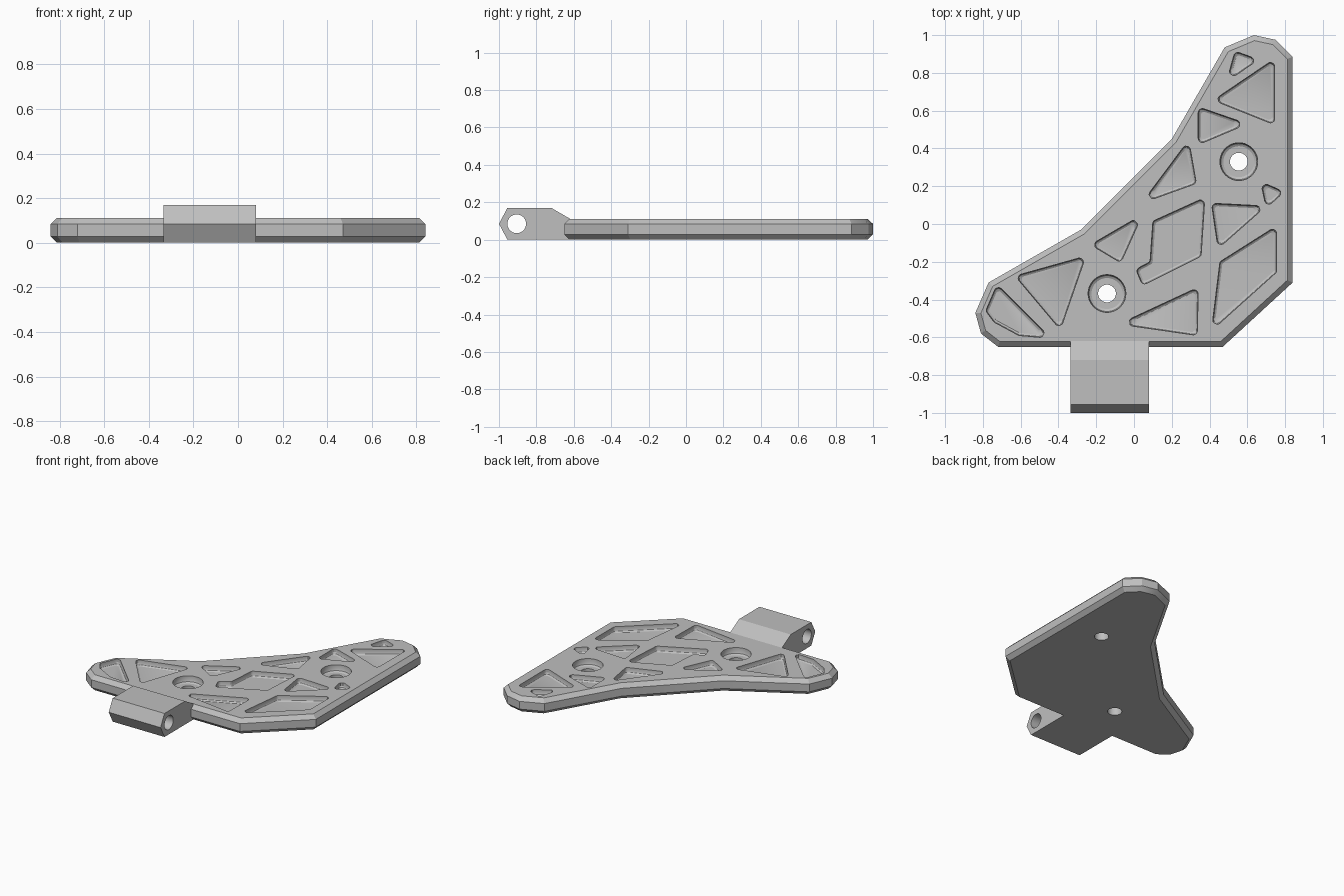
import bpy
import bmesh
import math
from mathutils import Vector

if "Cube" in bpy.data.objects:
    bpy.data.objects.remove(bpy.data.objects["Cube"], do_unlink=True)

grey = bpy.data.materials.new("plain grey")
grey.use_nodes = True
grey.diffuse_color = (0.52, 0.52, 0.52, 1)
grey.node_tree.nodes["Principled BSDF"].inputs["Base Color"].default_value = grey.diffuse_color


def polygon(points):
    """Counter-clockwise outline from points given in hundredths."""
    corners = [Vector(p) / 100 for p in points]
    area = sum(a.x * b.y - b.x * a.y for a, b in zip(corners, corners[1:] + corners[:1]))
    return corners if area > 0 else corners[::-1]


def inset(corners, distance):
    """Move every edge inwards by the same distance."""
    result = []
    for i, corner in enumerate(corners):
        before = (corner - corners[i - 1]).normalized()
        after = (corners[(i + 1) % len(corners)] - corner).normalized()
        normal_a = Vector((-before.y, before.x))
        normal_b = Vector((-after.y, after.x))
        result.append(corner + (normal_a + normal_b) * distance / (1 + normal_a.dot(normal_b)))
    return result


def rounded(corners, radius, steps=5):
    """Replace every corner with a small arc."""
    result = []
    for i, corner in enumerate(corners):
        u = corners[i - 1] - corner
        v = corners[(i + 1) % len(corners)] - corner
        half = u.angle(v) / 2
        reach = min(radius / math.tan(half), 0.45 * min(u.length, v.length))
        r = reach * math.tan(half)
        u.normalize()
        v.normalize()
        centre = corner + (u + v).normalized() * r / math.sin(half)
        start = corner + u * reach - centre
        end = corner + v * reach - centre
        for k in range(steps + 1):
            result.append(centre + start.lerp(end, k / steps).normalized() * r)
    return result


def at_height(corners, z):
    return [(p.x, p.y, z) for p in corners]


def circle(radius, sides=40):
    turns = [math.tau * k / sides for k in range(sides)]
    return [Vector((math.cos(t), math.sin(t))) * radius for t in turns]


def loft(bm, rings):
    """Closed solid through rings of equal vertex count."""
    loops = [[bm.verts.new(p) for p in ring] for ring in rings]
    for low, high in zip(loops, loops[1:]):
        for i in range(len(low)):
            j = (i + 1) % len(low)
            bm.faces.new((low[i], low[j], high[j], high[i]))
    bm.faces.new(loops[0][::-1])
    bm.faces.new(loops[-1])


def make_object(name, solids):
    bm = bmesh.new()
    for rings in solids:
        loft(bm, rings)
    bmesh.ops.recalc_face_normals(bm, faces=bm.faces)
    mesh = bpy.data.meshes.new(name)
    bm.to_mesh(mesh)
    bm.free()
    mesh.materials.append(grey)
    obj = bpy.data.objects.new(name, mesh)
    bpy.context.collection.objects.link(obj)
    return obj


def combine(target, tool, operation):
    """Apply a boolean and discard the tool."""
    tool.hide_render = True
    modifier = target.modifiers.new(tool.name, "BOOLEAN")
    modifier.operation = operation
    modifier.solver = "EXACT"
    modifier.object = tool
    bpy.context.view_layer.objects.active = target
    bpy.ops.object.modifier_apply(modifier=modifier.name)
    bpy.data.objects.remove(tool, do_unlink=True)


# Plate with chamfered rims
TOP = 0.112
CHAMFER = 0.028
outline = polygon([(-72, -65), (47, -65), (84, -31), (84, 88.5), (75, 97.5), (63.5, 100),
                   (48, 93.5), (20, 45), (-28, -3), (-77, -31), (-84, -47), (-81, -58)])
rim = inset(outline, CHAMFER)
plate = make_object("bracket_plate", [[
    at_height(rim, 0), at_height(outline, CHAMFER),
    at_height(outline, TOP - CHAMFER), at_height(rim, TOP)]])

# Hinge knuckle at the front edge
profile = [(-1, 0.085), (-0.955, 0.17), (-0.72, 0.17), (-0.62, TOP),
           (-0.55, 0.09), (-0.55, 0), (-0.955, 0)]
knuckle = make_object("hinge_knuckle", [[[(x, y, z) for y, z in profile] for x in (-0.335, 0.08)]])
combine(plate, knuckle, "UNION")

# Pin hole through the knuckle
pin = make_object("pin_cutter", [[
    [(x, p.x - 0.905, p.y + 0.085) for p in circle(0.05)] for x in (-0.5, 0.2)]])
combine(plate, pin, "DIFFERENCE")

# Lightening pockets in the top face
pockets = [
    [(53.5, 91.5), (66, 87), (49, 75.5)],
    [(74.5, 87.5), (74.5, 52.5), (42, 65.5)],
    [(34, 62), (60, 53), (34, 42)],
    [(29, 44.5), (33, 21.5), (4, 11)],
    [(67, 22.5), (79.5, 17), (70, 8.5)],
    [(41, 11), (70, 9.5), (44.5, -13)],
    [(37.5, 14), (35.5, -17), (4.5, -32.5), (1, -24), (8.5, -20), (10, 1.5)],
    [(4.5, 5), (-7, -20.5), (-23, -11)],
    [(-25.5, -17), (-39, -56), (-63, -27.5)],
    [(-72.5, -32), (-44, -60.5), (-61, -59), (-74, -52), (-78.5, -46)],
    [(34, -33.5), (33.5, -59), (-8, -53)],
    [(75.5, -1), (75.5, -25.5), (41, -56.5), (45.5, -20)],
]
pocket_steps = [(0, 0.13), (0, 0.09), (0.004, 0.08), (0.014, 0.073)]
solids = []
for points in pockets:
    corners = polygon(points)
    solids.append([at_height(rounded(inset(corners, d), 0.022 - d / 2), z)
                   for d, z in pocket_steps])

# Counterbored screw holes
bore_steps = [(0.1, 0.13), (0.1, 0.085), (0.095, 0.072), (0.082, 0.064), (0.047, 0.064), (0.047, -0.05)]
for centre in (Vector((-0.143, -0.368)), Vector((0.555, 0.33))):
    solids.append([at_height([p + centre for p in circle(r)], z) for r, z in bore_steps])
combine(plate, make_object("pocket_cutter", solids), "DIFFERENCE")

# Smooth the round walls, keep the chamfers crisp
bpy.ops.object.select_all(action="DESELECT")
plate.select_set(True)
bpy.context.view_layer.objects.active = plate
bpy.ops.object.shade_smooth_by_angle(angle=math.radians(25))
